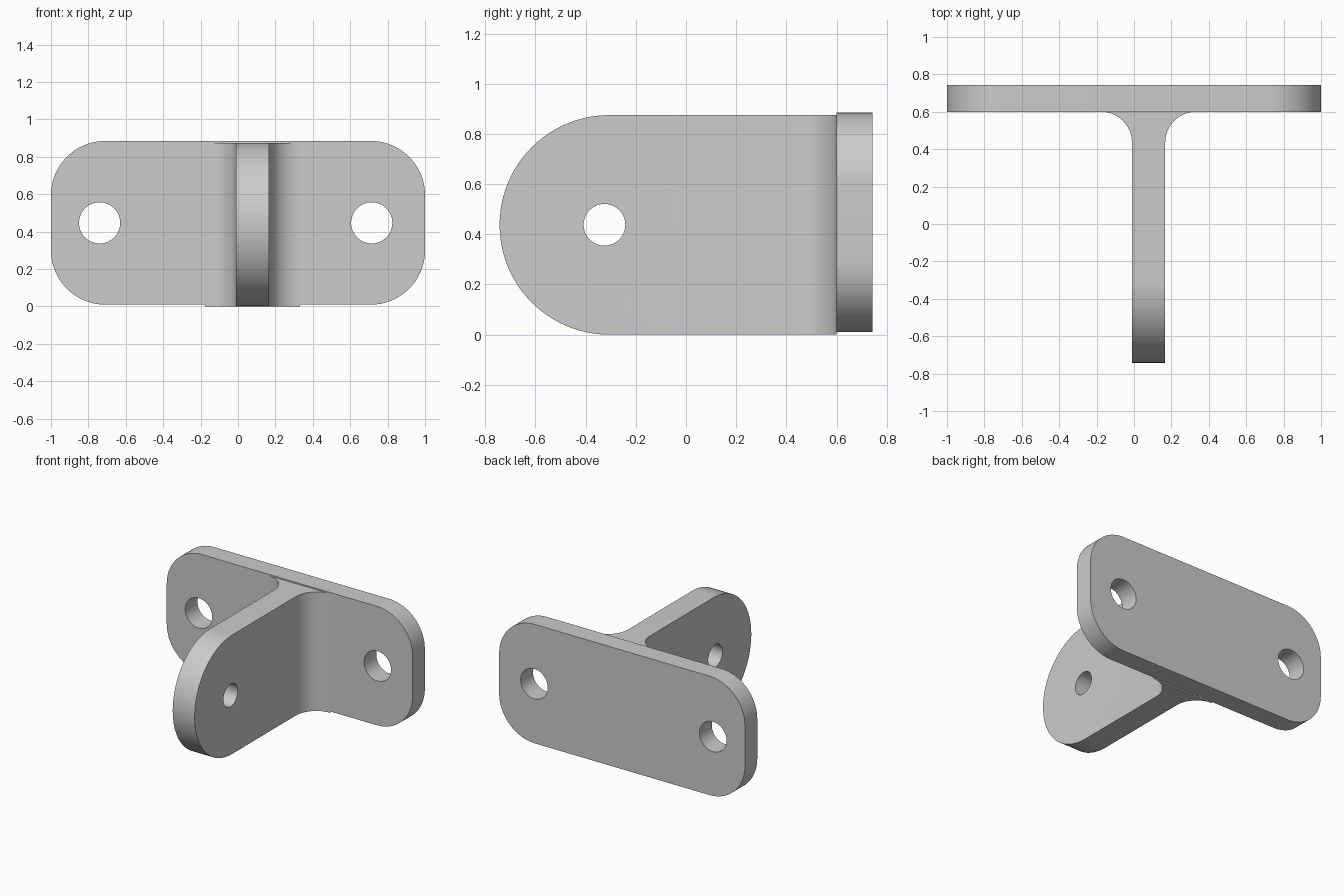
import bpy, bmesh
from math import pi, sin, cos, radians

cube = bpy.data.objects.get("Cube")
if cube:
    bpy.data.objects.remove(cube, do_unlink=True)

grey = bpy.data.materials.new("light_grey")
grey.use_nodes = True
grey.diffuse_color = (0.6, 0.6, 0.6, 1)
grey.node_tree.nodes["Principled BSDF"].inputs["Base Color"].default_value = grey.diffuse_color


def arc(cu, cv, r, start, end, steps=24):
    angles = [radians(start + (end - start) * i / steps) for i in range(steps + 1)]
    return [(cu + r * cos(a), cv + r * sin(a)) for a in angles]


def rounded_rect(u0, u1, v0, v1, r):
    return (arc(u1 - r, v1 - r, r, 0, 90) + arc(u0 + r, v1 - r, r, 90, 180)
            + arc(u0 + r, v0 + r, r, 180, 270) + arc(u1 - r, v0 + r, r, 270, 360))


def circle(u, v, r):
    return arc(u, v, r, 0, 360, 64)[:-1]


def prism(name, outline, axis, lo, hi):
    """Extrude a flat outline along the x, y or z axis."""
    place = {"x": lambda u, v, d: (d, u, v),
             "y": lambda u, v, d: (u, d, v),
             "z": lambda u, v, d: (u, v, d)}[axis]
    bm = bmesh.new()
    face = bm.faces.new([bm.verts.new(place(u, v, lo)) for u, v in outline])
    top = bmesh.ops.extrude_face_region(bm, geom=[face])["geom"]
    moved = [g for g in top if isinstance(g, bmesh.types.BMVert)]
    bmesh.ops.translate(bm, verts=moved, vec=place(0, 0, hi - lo))
    bmesh.ops.remove_doubles(bm, verts=bm.verts, dist=1e-5)
    bmesh.ops.recalc_face_normals(bm, faces=bm.faces)
    mesh = bpy.data.meshes.new(name)
    bm.to_mesh(mesh)
    bm.free()
    mesh.materials.append(grey)
    obj = bpy.data.objects.new(name, mesh)
    bpy.context.collection.objects.link(obj)
    return obj


def activate(obj):
    bpy.ops.object.select_all(action="DESELECT")
    obj.select_set(True)
    bpy.context.view_layer.objects.active = obj


def carve(obj, cutter, operation):
    cutter.hide_render = True
    mod = obj.modifiers.new("carve", "BOOLEAN")
    mod.operation, mod.object, mod.solver = operation, cutter, "EXACT"
    activate(obj)
    bpy.ops.object.modifier_apply(modifier=mod.name)
    bpy.data.objects.remove(cutter, do_unlink=True)


# Back plate with two bolt holes
back, joint = 0.743, 0.6
plate = prism("mounting_plate", rounded_rect(-1, 1, 0.01, 0.885, 0.29), "y", joint, back)
for x in (-0.74, 0.715):
    carve(plate, prism("bolt_hole", circle(x, 0.447, 0.11), "y", 0.4, 0.9), "DIFFERENCE")

# Projecting arm, flared into the plate by a fillet on each side
left, right, height, flare = 0.167, -0.011, 0.875, 0.165
outline = ([(right, -0.9), (left, -0.9)]
           + arc(left + flare, joint - flare, flare, 180, 90)
           + arc(right - flare, joint - flare, flare, 90, 0))
arm = prism("arm", outline, "z", 0, height)

# Round the free end, then drill the pin hole
end = rounded_rect(-back, 1.3, 0, height, height / 2 - 0.0005)
carve(arm, prism("arm_end", end, "x", -0.6, 0.6), "INTERSECT")
carve(arm, prism("pin_hole", circle(-0.325, 0.438, 0.083), "x", -0.3, 0.4), "DIFFERENCE")

for part in (plate, arm):
    activate(part)
    bpy.ops.object.shade_smooth_by_angle(angle=pi / 6)
